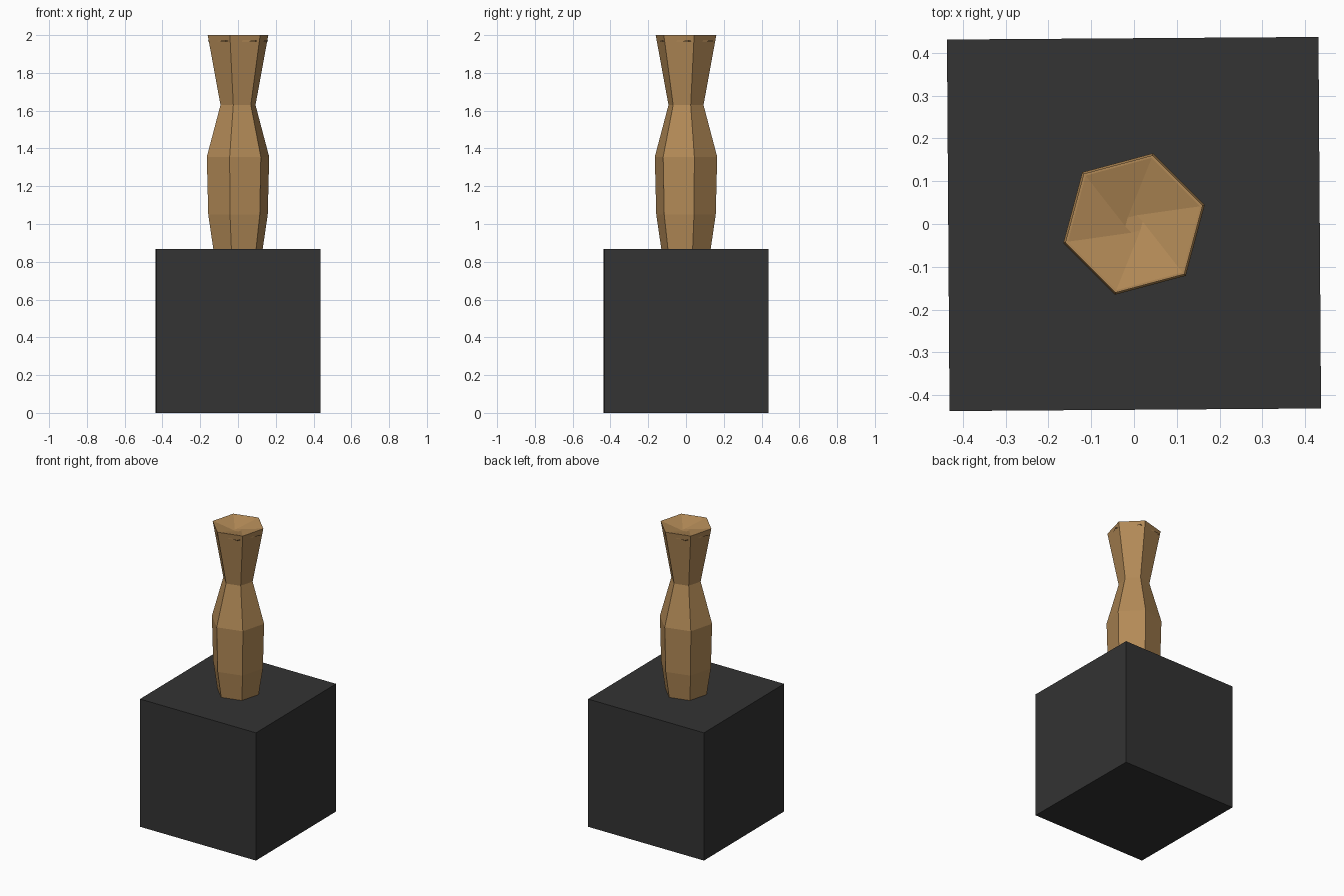
import bpy, bmesh
from math import cos, sin, radians

if "Cube" in bpy.data.objects:
    bpy.data.objects.remove(bpy.data.objects["Cube"])


def material(name, rgb):
    m = bpy.data.materials.new(name)
    m.diffuse_color = (*rgb, 1)
    m.use_nodes = True
    m.node_tree.nodes["Principled BSDF"].inputs["Base Color"].default_value = m.diffuse_color
    return m


def lathe(name, rings, mat, sides=6, cap_start=True, cap_end=True):
    """Bridge polygon rings given as (radius, z, angle in degrees)."""
    bm = bmesh.new()
    loops = []
    for r, z, a in rings:
        loops.append([bm.verts.new((r * cos(radians(a + 360 * i / sides)),
                                    r * sin(radians(a + 360 * i / sides)), z))
                      for i in range(sides)])
    for lo, hi in zip(loops, loops[1:]):
        for i in range(sides):
            j = (i + 1) % sides
            bm.faces.new((lo[i], lo[j], hi[j], hi[i]))
    if cap_start:
        bm.faces.new(loops[0][::-1])
    if cap_end:
        bm.faces.new(loops[-1])
    me = bpy.data.meshes.new(name)
    bm.to_mesh(me)
    bm.free()
    me.materials.append(mat)
    ob = bpy.data.objects.new(name, me)
    bpy.context.collection.objects.link(ob)
    return ob


black = material("dark_block", (0.033, 0.033, 0.033))
wood = material("wood", (0.45, 0.255, 0.095))

# Square block, turned very slightly
S = 0.868
bpy.ops.mesh.primitive_cube_add(size=S, location=(0, 0, S / 2),
                                rotation=(0, 0, radians(0.4)))
block = bpy.context.object
block.name = "block"
block.data.materials.append(black)

# Six-sided handle with a flared end and a shallow twisted dish in the top
A = 15
lathe("handle", [
    (0.135, 0.866, A), (0.163, 1.05, A), (0.171, 1.355, A),
    (0.096, 1.63, A), (0.166, 2.0, A), (0.160, 2.0, A),
    (0.021, 1.965, A + 60),
], wood)

# Thin turned plate whose corners poke through just below the rim
lathe("end_plate", [(0.160, 1.966, 4), (0.160, 1.971, 4)], wood,
      cap_start=False, cap_end=False)
